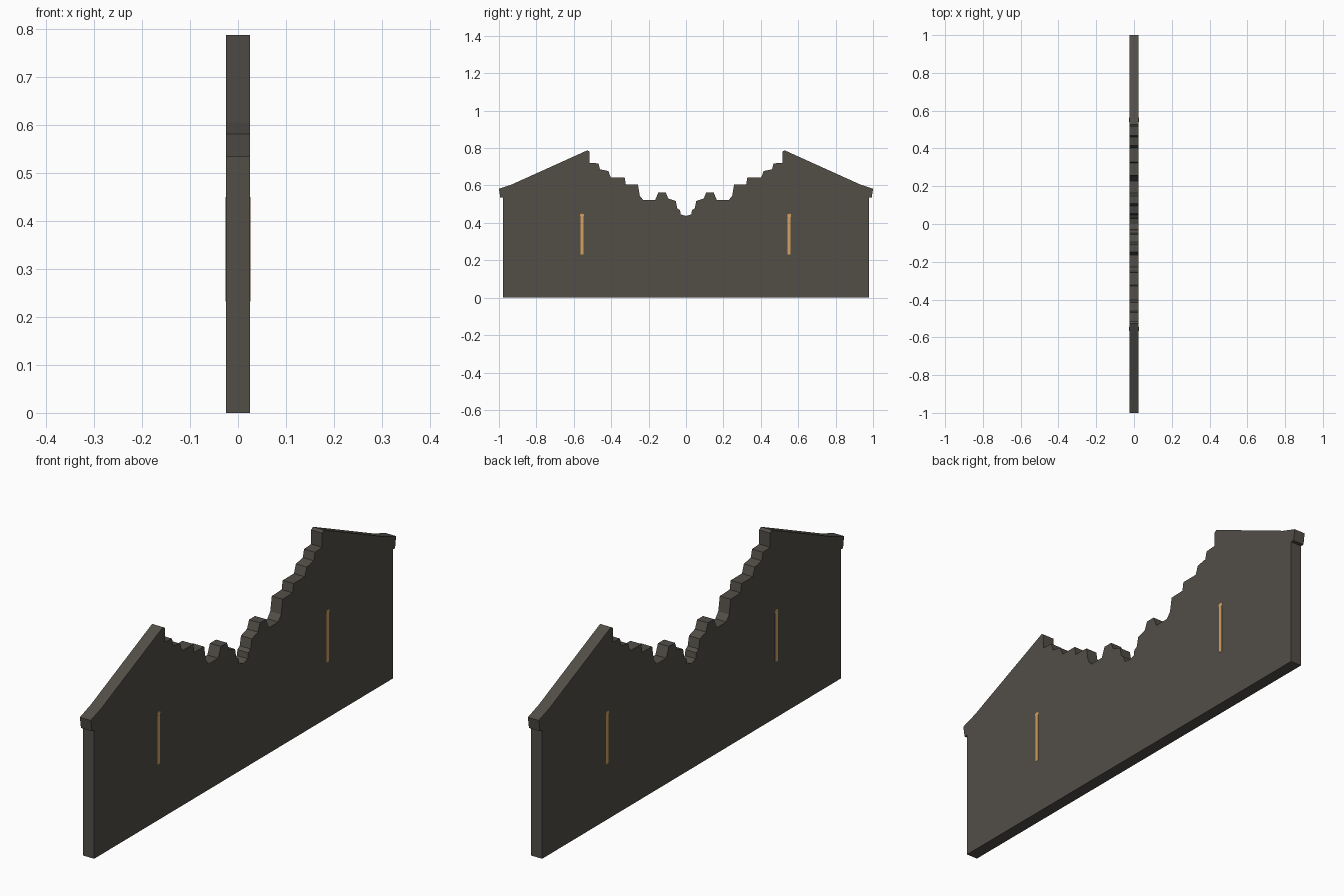
import bpy, bmesh

if "Cube" in bpy.data.objects:
    bpy.data.objects.remove(bpy.data.objects["Cube"])

def material(name, rgb):
    m = bpy.data.materials.new(name)
    m.diffuse_color = (*rgb, 1)
    m.use_nodes = True
    m.node_tree.nodes["Principled BSDF"].inputs["Base Color"].default_value = m.diffuse_color
    return m

stone = material("dark stone", (0.085, 0.077, 0.064))
glow = material("amber window", (0.66, 0.36, 0.12))

def slab(name, outline, x0, x1, mat):
    """Extrude a closed (y, z) outline from x0 to x1."""
    bm = bmesh.new()
    face = bm.faces.new([bm.verts.new((x0, y, z)) for y, z in outline])
    ext = bmesh.ops.extrude_face_region(bm, geom=[face])
    verts = [g for g in ext["geom"] if isinstance(g, bmesh.types.BMVert)]
    bmesh.ops.translate(bm, verts=verts, vec=(x1 - x0, 0, 0))
    bmesh.ops.recalc_face_normals(bm, faces=bm.faces)
    me = bpy.data.meshes.new(name)
    bm.to_mesh(me)
    bm.free()
    me.materials.append(mat)
    ob = bpy.data.objects.new(name, me)
    bpy.context.collection.objects.link(ob)
    return ob

HALF = 0.025

# Ruined gable wall: right half outline from the base, over the eave and
# gable peak, then down the broken steps to the centre; mirrored for the left
half = [(0.978, 0), (0.978, 0.535), (0.993, 0.535), (1.0, 0.582), (0.93, 0.606),
        (0.527, 0.788), (0.515, 0.78), (0.515, 0.721), (0.468, 0.718),
        (0.46, 0.686), (0.415, 0.677), (0.402, 0.642), (0.328, 0.642),
        (0.322, 0.606), (0.257, 0.604), (0.247, 0.545), (0.228, 0.521),
        (0.165, 0.521), (0.148, 0.563), (0.108, 0.563), (0.095, 0.53),
        (0.055, 0.517), (0.047, 0.478), (0.032, 0.468), (0.028, 0.445)]
outline = half + [(0, 0.437)] + [(-y, z) for y, z in reversed(half)]
slab("ruined_wall", outline, -HALF, HALF, stone)

# Slit windows with a slightly flared head, on both faces of the wall
slit = [(-0.008, 0.232), (0.008, 0.232), (0.008, 0.432), (0.011, 0.445),
        (0, 0.45), (-0.011, 0.445), (-0.008, 0.432)]
for side, yc in (("left", -0.556), ("right", 0.552)):
    for face, s in (("front", 1), ("back", -1)):
        slab(f"slit_window_{side}_{face}", [(yc + y, z) for y, z in slit],
             s * (HALF - 0.001), s * (HALF + 0.001), glow)
